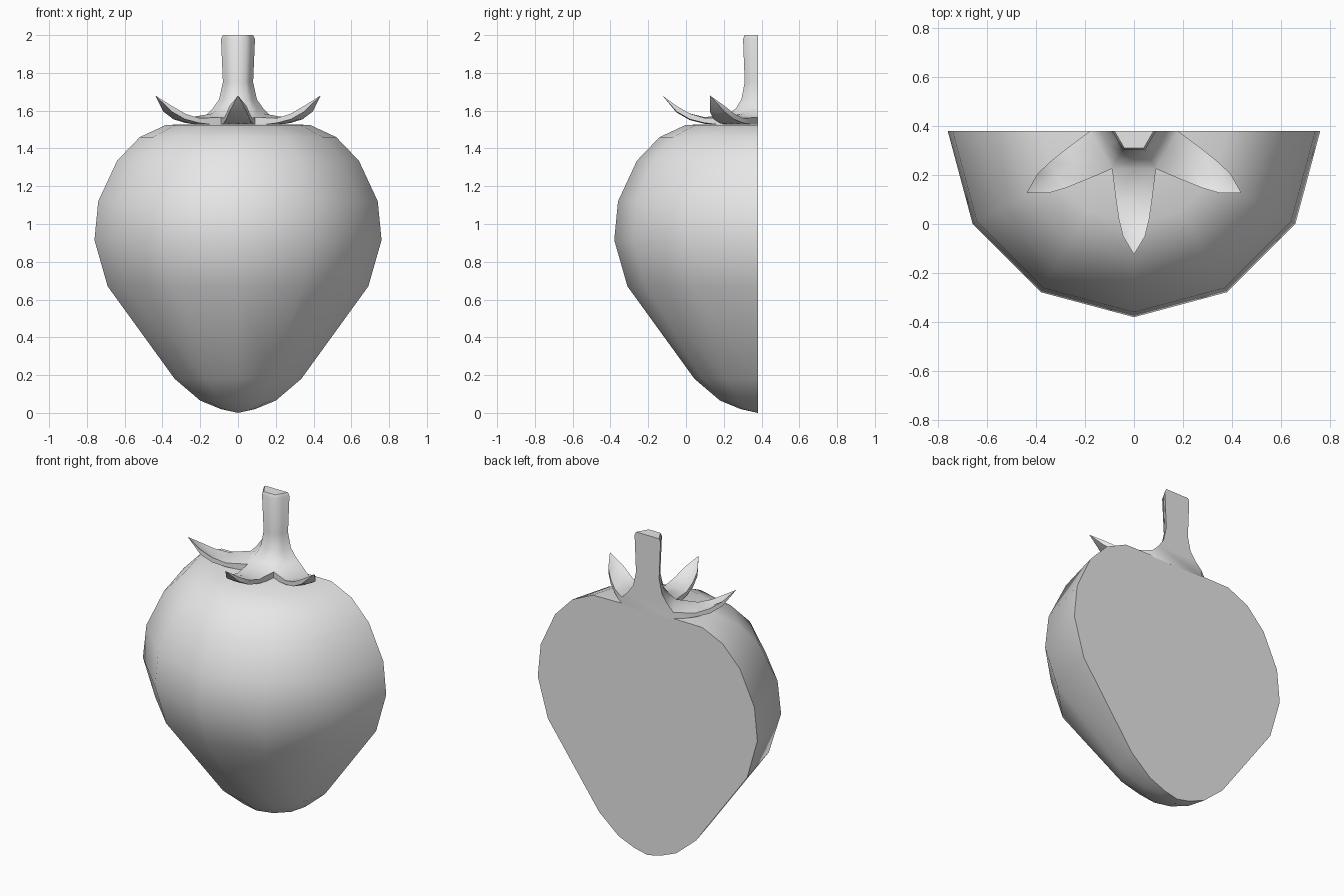
import bpy
import bmesh
from math import sin, cos, radians

if "Cube" in bpy.data.objects:
    bpy.data.objects.remove(bpy.data.objects["Cube"], do_unlink=True)

CUT_Y = 0.38  # plane of the flat cut back

grey = bpy.data.materials.new("plain grey")
grey.use_nodes = True
grey.diffuse_color = (0.8, 0.8, 0.8, 1)
grey.node_tree.nodes["Principled BSDF"].inputs["Base Color"].default_value = (0.8, 0.8, 0.8, 1)


def finish(bm, name, angle):
    """Weld, close the cut back, and turn the mesh into a smooth object."""
    bmesh.ops.remove_doubles(bm, verts=bm.verts, dist=0.0005)
    bmesh.ops.holes_fill(bm, edges=[e for e in bm.edges if e.is_boundary], sides=0)
    bmesh.ops.recalc_face_normals(bm, faces=bm.faces)
    mesh = bpy.data.meshes.new(name)
    bm.to_mesh(mesh)
    bm.free()
    mesh.materials.append(grey)
    obj = bpy.data.objects.new(name, mesh)
    obj.location.y = CUT_Y
    bpy.context.collection.objects.link(obj)
    bpy.ops.object.select_all(action='DESELECT')
    obj.select_set(True)
    bpy.context.view_layer.objects.active = obj
    bpy.ops.object.shade_smooth_by_angle(angle=radians(angle))
    return obj


# Fruit: half a turn of the profile (radius, height)
profile = [(0, 0), (0.09, 0.02), (0.2, 0.065), (0.335, 0.18), (0.69, 0.67),
           (0.76, 0.915), (0.74, 1.12), (0.64, 1.335), (0.52, 1.46),
           (0.38, 1.525), (0, 1.53)]
bm = bmesh.new()
verts = [bm.verts.new((r, 0, z)) for r, z in profile]
edges = [bm.edges.new(pair) for pair in zip(verts, verts[1:])]
bmesh.ops.spin(bm, geom=verts + edges, cent=(0, 0, 0), axis=(0, 0, 1),
               angle=radians(-180), steps=6)
finish(bm, "fruit_half", 60)

# Stem and leaves: three of six leaves, flaring out of a six-sided stem
stem_rings = [(0.08, 2.0), (0.09, 1.98), (0.08, 1.75), (0.1, 1.66), (0.135, 1.61)]
# Leaf sections: distance out, half width, edge height, middle height, underside height
leaf_sections = [(0.155, 0.0895, 1.565, 1.585, 1.52),
                 (0.28, 0.074, 1.56, 1.565, 1.53),
                 (0.36, 0.062, 1.585, 1.575, 1.55),
                 (0.43, 0.045, 1.625, 1.605, 1.59),
                 (0.505, 0, 1.68, 1.68, 1.68)]
bm = bmesh.new()


def point(angle, out, side, z):
    x = out * cos(angle) - side * sin(angle)
    y = out * sin(angle) + side * cos(angle)
    return bm.verts.new((x, y, z))


def strip(a, b):
    """Bridge two rows of points with quads."""
    for i in range(len(a) - 1):
        bm.faces.new((a[i], a[i + 1], b[i + 1], b[i]))


top_points, base_points = [], []
for degrees in (-30, -90, -150):
    angle = radians(degrees)
    rows = [[point(angle, r * cos(radians(30)), s * r / 2, z) for s in (1, 0, -1)]
            for r, z in stem_rings]
    rings = []
    for out, half, z_edge, z_mid, z_low in leaf_sections:
        upper = [point(angle, out, s * half, z)
                 for s, z in ((1, z_edge), (0, z_mid), (-1, z_edge))]
        lower = [point(angle, out, s * half, z)
                 for s, z in ((-1, z_low + 0.005 * (half < 0.089 and half > 0)),
                              (0, z_low),
                              (1, z_low + 0.005 * (half < 0.089 and half > 0)))]
        rings.append(upper + lower)
    rows.append(rings[0][:3])
    for a, b in zip(rows, rows[1:]):
        strip(a, b)
    for a, b in zip(rings, rings[1:]):
        strip(a + a[:1], b + b[:1])
    top_points += rows[0]
    base_points += rings[0][:2:-1]

# Close the stem top and the underside of the calyx
bm.faces.new(top_points)
bm.faces.new(base_points)
finish(bm, "stem_and_leaves", 62)
